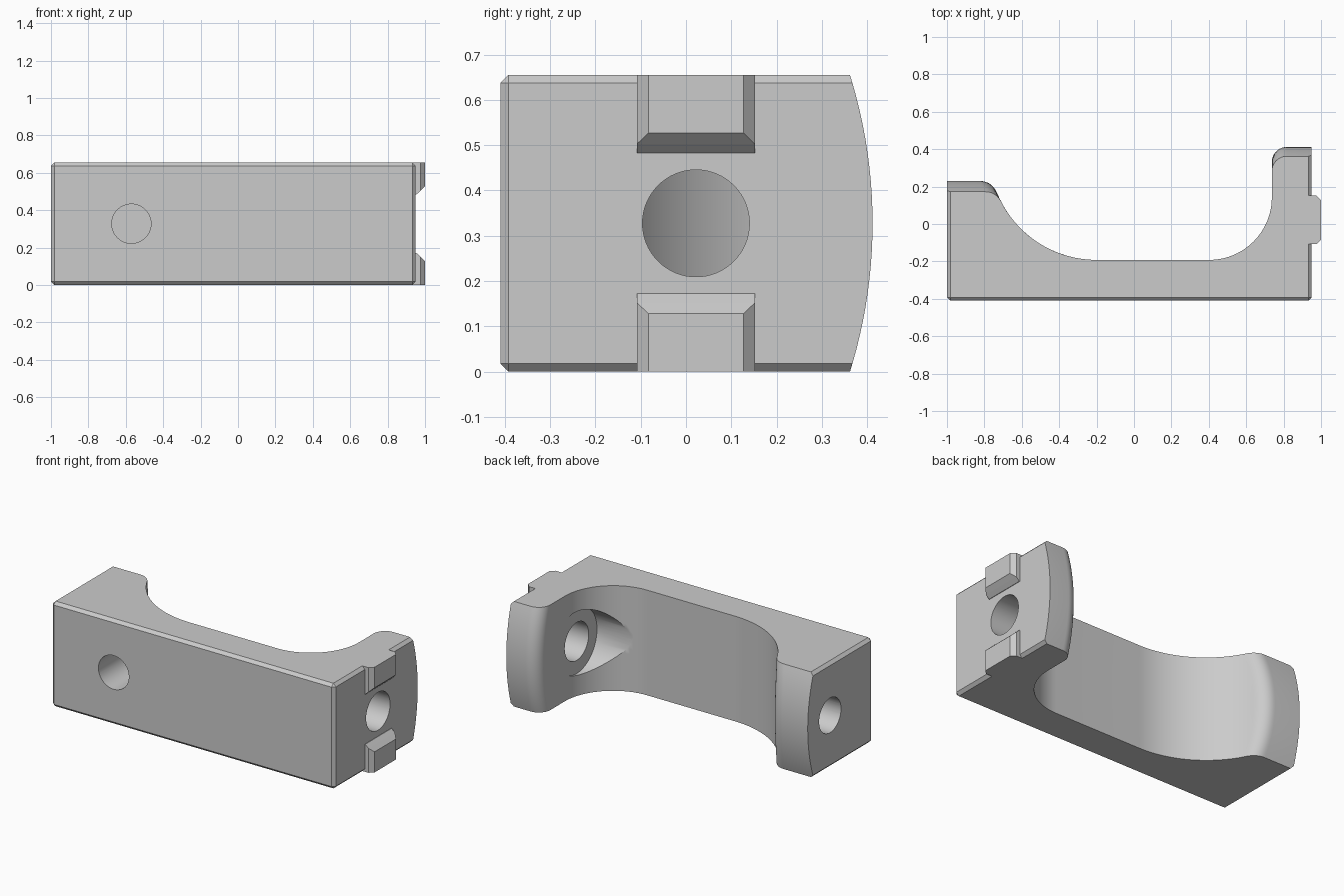
import bpy, bmesh, math
from mathutils import Vector, Matrix

if "Cube" in bpy.data.objects:
    bpy.data.objects.remove(bpy.data.objects["Cube"], do_unlink=True)

H = 0.655           # height of the bracket
MID = H / 2
FRONT = -0.41
LEFT, RIGHT = -1.0, 0.95
BEVEL = 0.018

grey = bpy.data.materials.new("plain grey")
grey.use_nodes = True
colour = (0.6, 0.6, 0.6, 1)
grey.diffuse_color = colour
grey.node_tree.nodes["Principled BSDF"].inputs["Base Color"].default_value = colour


def make_object(name, bm):
    bmesh.ops.recalc_face_normals(bm, faces=bm.faces)
    mesh = bpy.data.meshes.new(name)
    bm.to_mesh(mesh)
    bm.free()
    mesh.materials.append(grey)
    obj = bpy.data.objects.new(name, mesh)
    bpy.context.collection.objects.link(obj)
    return obj


def loft(name, rings):
    """Bridge matching closed rings of points and cap both ends."""
    bm = bmesh.new()
    rows = [[bm.verts.new(p) for p in ring] for ring in rings]
    n = len(rows[0])
    for a, b in zip(rows, rows[1:]):
        for i in range(n):
            j = (i + 1) % n
            bm.faces.new((a[i], a[j], b[j], b[i]))
    bm.faces.new(rows[0])
    bm.faces.new(rows[-1])
    return make_object(name, bm)


def arc(cx, cy, r, start, end, steps):
    return [(cx + r * math.cos(start + (end - start) * i / steps),
             cy + r * math.sin(start + (end - start) * i / steps))
            for i in range(steps + 1)]


def outline(drop, c):
    """Plan of the bracket; drop lowers the arm tips, c insets the outer edges."""
    tip_r, tip_l = 0.412 - drop, 0.23 - drop * 1.15
    # chamfered front corners and right arm tip
    pts = [(LEFT + c, FRONT + BEVEL), (LEFT + BEVEL, FRONT + c),
           (RIGHT - BEVEL, FRONT + c), (RIGHT - c, FRONT + BEVEL),
           (RIGHT - c, tip_r)]
    pts += arc(0.817, tip_r - 0.08, 0.08, math.pi / 2, math.pi, 10)
    # hollow between the arms
    pts += arc(0.402, 0.143, 0.335, 0, -math.pi / 2, 24)
    radius, cx, cy = 0.574, -0.2, 0.382
    end_y = tip_l - 0.07
    end = math.pi + math.asin((cy - end_y) / radius)
    hollow = arc(cx, cy, radius, math.pi * 1.5, end, 28)
    pts += hollow
    # rounded left arm tip
    p0 = Vector(hollow[-1])
    p1 = Vector((p0.x - 0.03, tip_l))
    p2 = Vector((p0.x - 0.095, tip_l))
    for i in range(1, 11):
        t = i / 10
        pts.append(tuple(p0 * (1 - t) ** 2 + p1 * 2 * t * (1 - t) + p2 * t * t))
    pts.append((LEFT + c, tip_l))
    return pts


# Main body with crowned arm tips
R = 1.1
levels = [0] + [BEVEL + (H - 2 * BEVEL) * i / 20 for i in range(21)] + [H]
rings = []
for z in levels:
    drop = R - math.sqrt(R * R - (z - MID) ** 2)
    inset = BEVEL if z in (0, H) else 0
    rings.append([(x, y, z) for x, y in outline(drop, inset)])
body = loft("bracket_body", rings)


# Holes
def drill(name, start, end, radius):
    start, end = Vector(start), Vector(end)
    axis = end - start
    bm = bmesh.new()
    turn = axis.to_track_quat('Z', 'Y').to_matrix().to_4x4()
    bmesh.ops.create_cone(bm, cap_ends=True, segments=64, radius1=radius,
                          radius2=radius, depth=axis.length,
                          matrix=Matrix.Translation((start + end) / 2) @ turn)
    cutter = make_object(name, bm)
    mod = body.modifiers.new(name, 'BOOLEAN')
    mod.operation = 'DIFFERENCE'
    mod.solver = 'EXACT'
    mod.object = cutter
    bpy.context.view_layer.objects.active = body
    bpy.ops.object.modifier_apply(modifier=name)
    bpy.data.objects.remove(cutter, do_unlink=True)


drill("front_hole", (-0.57, -0.6, MID), (-0.57, -0.16, MID), 0.105)
drill("left_end_hole", (-1.2, 0.01, MID), (-0.75, 0.01, MID), 0.108)
drill("right_end_hole", (0.6, 0.022, MID), (1.2, 0.022, MID), 0.118)
drill("counterbore", (0.2, 0.022, MID), (0.738, 0.022, MID), 0.2)


# Chamfered locating lugs on the right end
def lug(name, flip):
    rings = []
    for x, side, z in ((0.9, 0, 0.483), (0.953, 0, 0.483),
                       (0.975, 0, 0.503), (1.0, 0.025, 0.527)):
        y0, y1 = -0.108 + side, 0.152 - side
        corners = ((y0, z), (y1, z), (y1, H), (y0, H))
        rings.append([(x, y, H - h if flip else h) for y, h in corners])
    return loft(name, rings)


lug("upper_lug", False)
lug("lower_lug", True)

# Smooth curves, sharp edges
bpy.ops.object.select_all(action='DESELECT')
body.select_set(True)
bpy.context.view_layer.objects.active = body
bpy.ops.object.shade_smooth_by_angle(angle=math.radians(30))
